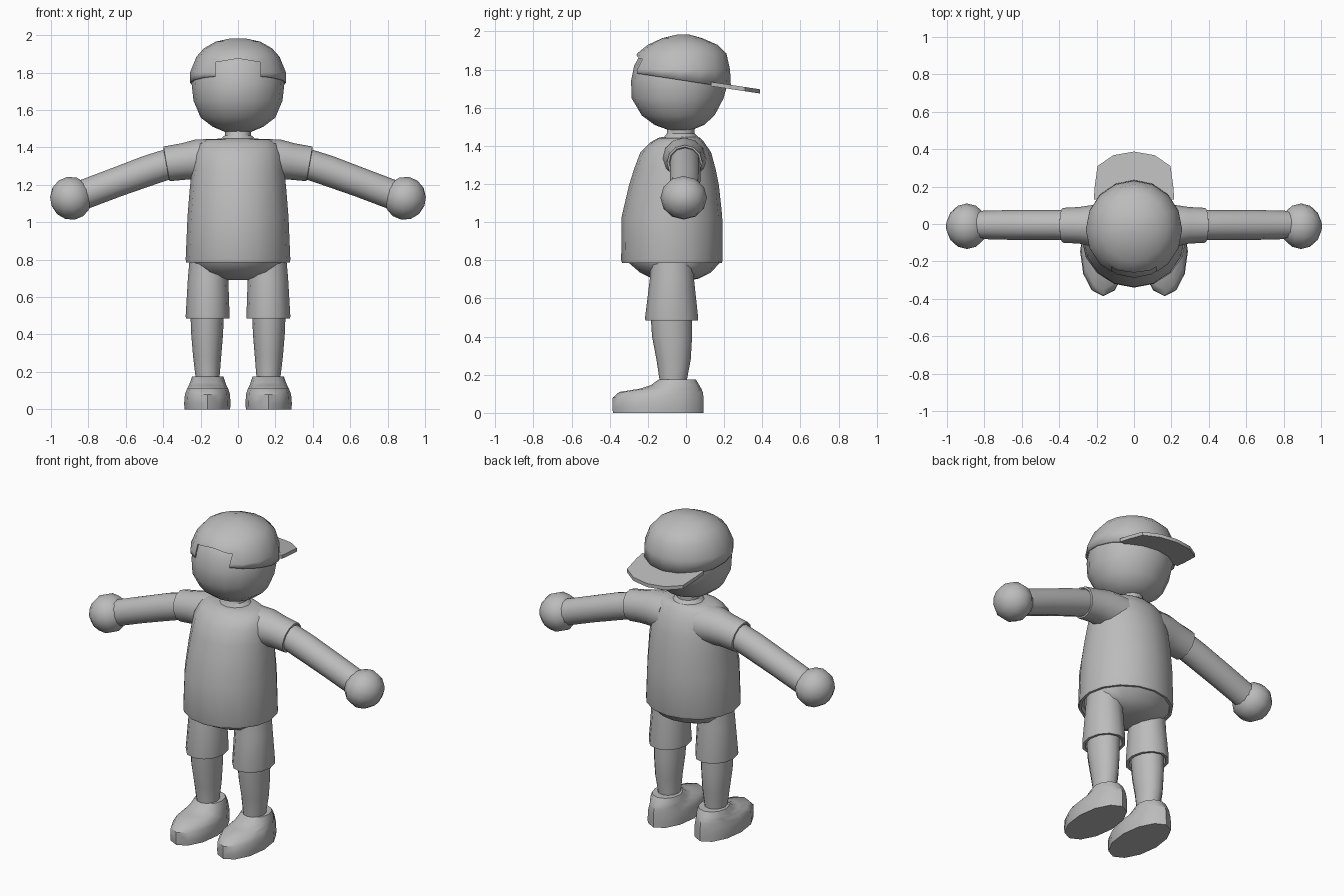
import bpy, bmesh, math
from mathutils import Vector

if "Cube" in bpy.data.objects:
    bpy.data.objects.remove(bpy.data.objects["Cube"])

grey = bpy.data.materials.new("plain grey")
grey.diffuse_color = (0.5, 0.5, 0.5, 1)
grey.use_nodes = True
grey.node_tree.nodes["Principled BSDF"].inputs["Base Color"].default_value = grey.diffuse_color


def finish(name, bm, mirror=False, smooth=True):
    bmesh.ops.recalc_face_normals(bm, faces=bm.faces)
    me = bpy.data.meshes.new(name)
    bm.to_mesh(me)
    bm.free()
    ob = bpy.data.objects.new(name, me)
    bpy.context.collection.objects.link(ob)
    me.materials.append(grey)
    if mirror:
        ob.modifiers.new("Mirror", 'MIRROR').use_mirror_merge = False
    if smooth:
        bpy.ops.object.select_all(action='DESELECT')
        ob.select_set(True)
        bpy.context.view_layer.objects.active = ob
        bpy.ops.object.shade_smooth_by_angle(angle=math.radians(40))
    return ob


def loft(rings, n=12):
    """Skin elliptical rings (x, y, z, radius_u, radius_v, tilt about y in degrees)."""
    bm = bmesh.new()
    loops = []
    for x, y, z, ru, rv, tilt in rings:
        t = math.radians(tilt)
        u, v = Vector((math.cos(t), 0, -math.sin(t))), Vector((0, 1, 0))
        loops.append([bm.verts.new(Vector((x, y, z)) + u * ru * math.cos(a) + v * rv * math.sin(a))
                      for a in (2 * math.pi * i / n for i in range(n))])
    for a, b in zip(loops, loops[1:]):
        for i in range(n):
            j = (i + 1) % n
            bm.faces.new((a[i], a[j], b[j], b[i]))
    bm.faces.new(loops[0])
    bm.faces.new(loops[-1])
    return bm


def stack(rows):
    """Horizontal rings from rows of (z, x_min, x_max, y_min, y_max)."""
    return [((a + b) / 2, (c + d) / 2, z, (b - a) / 2, (d - c) / 2, 0) for z, a, b, c, d in rows]


def centred(rows):
    return stack([(z, -r, r, c, d) for z, r, c, d in rows])


def prism(outline, offset):
    bm = bmesh.new()
    f = bm.faces.new([bm.verts.new(p) for p in outline])
    new = bmesh.ops.extrude_face_region(bm, geom=[f])["geom"]
    bmesh.ops.translate(bm, vec=offset, verts=[g for g in new if isinstance(g, bmesh.types.BMVert)])
    return bm


# Head and neck
finish("head", loft(centred([
    (1.483, .07, -.09, .03), (1.51, .135, -.165, .095), (1.56, .20, -.232, .15),
    (1.65, .238, -.285, .197), (1.74, .248, -.288, .222), (1.82, .24, -.272, .218),
    (1.88, .208, -.24, .198), (1.94, .14, -.17, .13), (1.965, .06, -.08, .05)]), 16))
finish("neck", loft(centred([
    (1.40, .13, -.14, .09), (1.44, .10, -.12, .07), (1.465, .07, -.10, .045), (1.53, .07, -.10, .045)])))

# Cap crown: dome trimmed by a sloping plane, thin shell, front opening
bm = loft(centred([
    (1.60, .25, -.29, .20), (1.70, .258, -.296, .236), (1.80, .257, -.29, .231),
    (1.885, .222, -.256, .212), (1.93, .182, -.20, .165), (1.965, .12, -.125, .085),
    (1.983, .04, -.05, .02)]), 16)
bmesh.ops.bisect_plane(bm, geom=bm.verts[:] + bm.edges[:] + bm.faces[:],
                       plane_co=(0, 0, 1.741), plane_no=(0, .15, 1), clear_inner=True)
crown = finish("cap_crown", bm)
shell = crown.modifiers.new("Shell", 'SOLIDIFY')
shell.thickness, shell.offset = .009, -1
cutter = finish("cap_opening_cutter", prism(
    [(-.12, -.45, 1.70), (.12, -.45, 1.70), (.12, -.45, 1.855), (0, -.45, 1.875), (-.12, -.45, 1.855)],
    (0, .3, 0)), smooth=False)
cutter.hide_render = True
cutter.hide_viewport = True
cut = crown.modifiers.new("Opening", 'BOOLEAN')
cut.operation, cut.object = 'DIFFERENCE', cutter

# Cap brim: sloping plate at the back
half = [(.215, .13), (.21, .20), (.195, .31), (.11, .368)]
outline = half + [(0, .387)] + [(-x, y) for x, y in reversed(half)]
finish("cap_brim", prism([(x, y, 1.755 - .15 * y) for x, y in outline], (0, 0, -.022)))

# Shirt body with a hem turned inwards
finish("shirt_body", loft(centred([
    (.81, .24, -.30, .15), (.785, .262, -.32, .172), (.785, .277, -.335, .187), (.80, .28, -.34, .192),
    (1.03, .27, -.337, .19), (1.19, .257, -.30, .173), (1.28, .247, -.272, .155),
    (1.365, .235, -.24, .132), (1.42, .212, -.185, .095), (1.442, .17, -.145, .075),
    (1.447, .10, -.12, .06)]), 16))

# Sleeves, arms and hands
finish("sleeve", loft([
    (.12, -.01, 1.33, .115, .12, 90), (.22, -.01, 1.335, .108, .112, 93),
    (.29, -.007, 1.325, .098, .098, 96), (.382, -.007, 1.312, .094, .093, 100),
    (.384, -.007, 1.312, .084, .083, 100), (.37, -.007, 1.312, .07, .07, 100)]), mirror=True)
finish("arm", loft([
    (.33, -.005, 1.325, .08, .08, 106), (.48, -.005, 1.276, .082, .08, 109),
    (.65, -.005, 1.214, .079, .08, 110), (.84, -.005, 1.142, .079, .075, 110)]), mirror=True)
hand = [(.893 + .11 * -math.cos(a), -.012, 1.128 - .018 * -math.cos(a),
         .116 * math.sin(a), .122 * math.sin(a), 100)
        for a in (math.radians(d) for d in (12, 38, 64, 90, 116, 142, 168))]
finish("hand", loft(hand), mirror=True)

# Shorts: pelvis and two legs with hems turned inwards
finish("shorts_seat", loft(centred([
    (.82, .255, -.31, .165), (.785, .25, -.298, .175), (.735, .215, -.24, .13),
    (.705, .14, -.18, .07), (.69, .06, -.12, 0)]), 16))
finish("shorts_leg", loft(stack([
    (.53, .08, .25, -.18, .025), (.487, .065, .26, -.195, .045), (.485, .046, .278, -.213, .063),
    (.497, .045, .28, -.215, .064), (.70, .052, .268, -.19, .042), (.79, .06, .26, -.185, .04)])), mirror=True)

# Lower legs
finish("lower_leg", loft(stack([
    (.14, .098, .225, -.138, .005), (.18, .098, .228, -.14, .006), (.28, .09, .24, -.155, .025),
    (.40, .08, .25, -.178, .032), (.55, .074, .256, -.188, .03)])), mirror=True)

# Shoes: flat sole, rounded toe, collar at the ankle
finish("shoe", loft(stack([
    (0, .042, .286, -.383, .092), (.03, .04, .288, -.386, .092), (.08, .043, .284, -.384, .092),
    (.11, .053, .272, -.35, .088), (.127, .062, .263, -.24, .08), (.145, .068, .256, -.185, .07),
    (.174, .078, .246, -.145, .052), (.174, .092, .234, -.132, .035)])), mirror=True)
